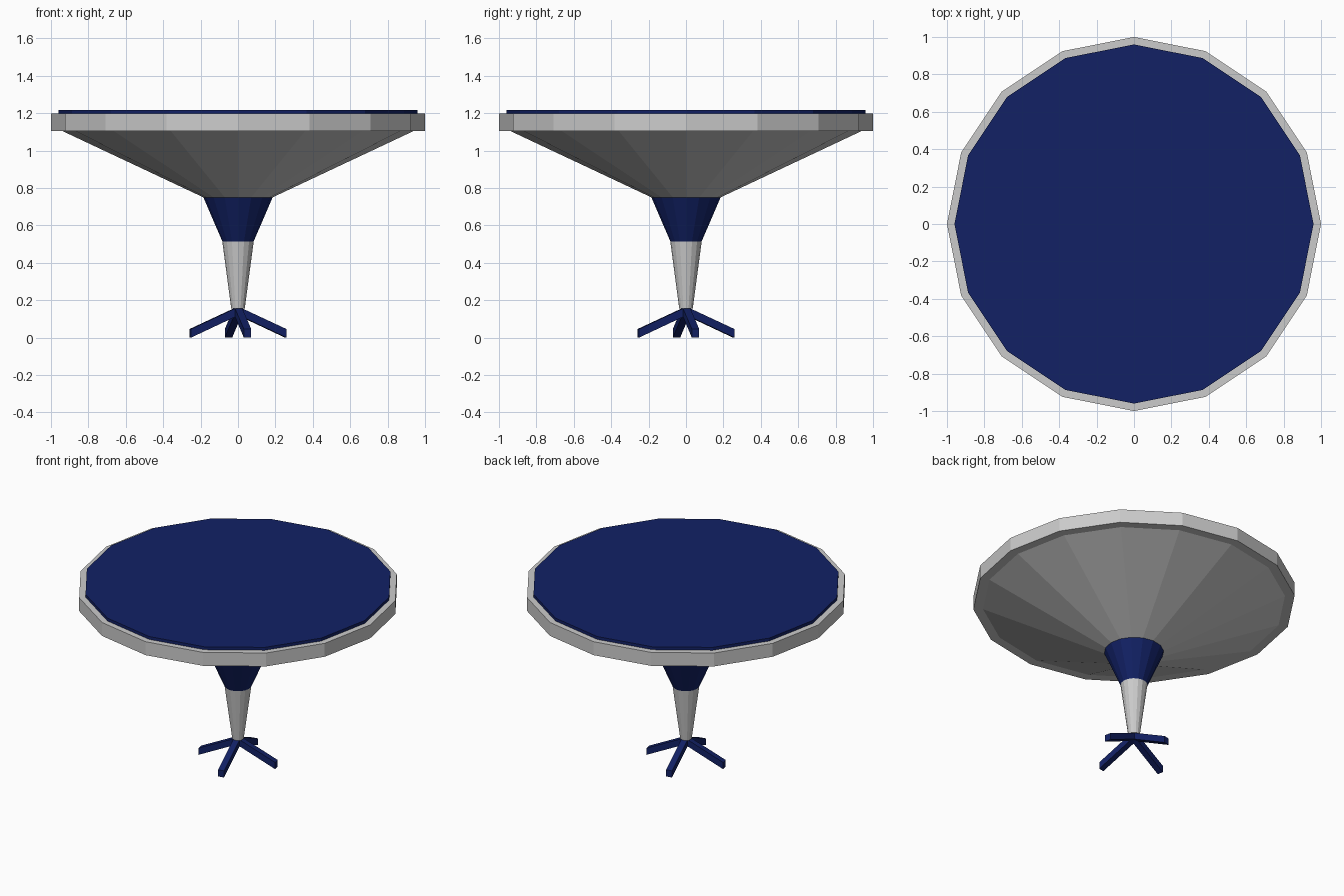
import bpy, bmesh, math

if "Cube" in bpy.data.objects:
    bpy.data.objects.remove(bpy.data.objects["Cube"])

SIDES = 16

blue = bpy.data.materials.new("navy")
blue.diffuse_color = (0.006, 0.015, 0.13, 1)
blue.use_nodes = True
blue.node_tree.nodes["Principled BSDF"].inputs["Base Color"].default_value = blue.diffuse_color


def make_object(name, bm, mat=None):
    bmesh.ops.recalc_face_normals(bm, faces=bm.faces)
    mesh = bpy.data.meshes.new(name)
    bm.to_mesh(mesh)
    bm.free()
    if mat:
        mesh.materials.append(mat)
    obj = bpy.data.objects.new(name, mesh)
    bpy.context.collection.objects.link(obj)
    return obj


def frustum(name, z0, r0, z1, r1, mat=None):
    """Closed 16-sided tapered cylinder with a corner on +x."""
    bm = bmesh.new()
    rings = [[bm.verts.new((r * math.cos(math.tau * i / SIDES),
                            r * math.sin(math.tau * i / SIDES), z))
              for i in range(SIDES)] for z, r in ((z0, r0), (z1, r1))]
    lo, hi = rings
    bm.faces.new(lo)
    bm.faces.new(hi)
    for i in range(SIDES):
        j = (i + 1) % SIDES
        bm.faces.new((lo[i], lo[j], hi[j], hi[i]))
    return make_object(name, bm, mat)


def leg(name, angle):
    """Sloping bar: side profile in (radius, z) extruded to its width."""
    profile = [(0, 0.12), (0.26, 0.0), (0.26, 0.046), (0, 0.165)]
    bm = bmesh.new()
    face = bm.faces.new([bm.verts.new((r, -0.02, z)) for r, z in profile])
    ext = bmesh.ops.extrude_face_region(bm, geom=[face])
    new_verts = [g for g in ext["geom"] if isinstance(g, bmesh.types.BMVert)]
    bmesh.ops.translate(bm, verts=new_verts, vec=(0, 0.04, 0))
    obj = make_object(name, bm, blue)
    obj.rotation_euler.z = math.radians(angle)


# Top surface, rim and flared underside
frustum("table_top", 1.197, 0.96, 1.217, 0.96, blue)
frustum("rim", 1.105, 1.0, 1.197, 1.0)
frustum("underside_cone", 0.75, 0.185, 1.105, 0.94)

# Collar and stem
frustum("collar", 0.515, 0.084, 0.75, 0.185, blue)
frustum("stem", 0.155, 0.036, 0.515, 0.084)

# Four splayed legs
for k in range(4):
    leg(f"leg_{k + 1}", 11.25 + 90 * k)
